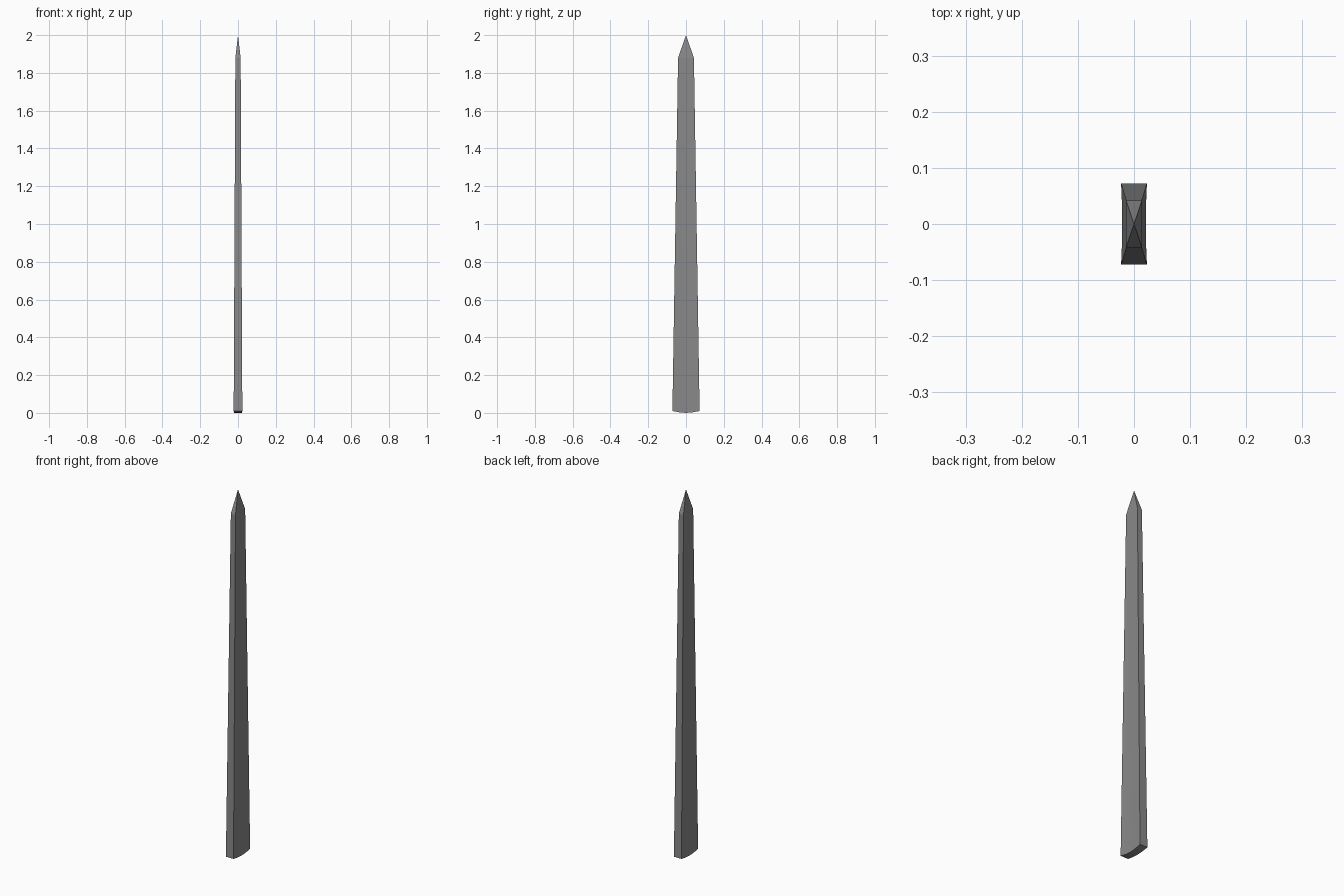
import bpy, bmesh

if "Cube" in bpy.data.objects:
    bpy.data.objects.remove(bpy.data.objects["Cube"])

bm = bmesh.new()

# Tapered rectangular shaft: base sags towards the middle and is slightly pinched
base_profile = [(-0.072, 0.023, 0.010), (-0.036, 0.0215, 0.003), (0.0, 0.021, 0.0),
                (0.036, 0.0215, 0.003), (0.072, 0.023, 0.010)]
SHOULDER_Z, TOP_X, TOP_Y = 1.88, 0.014, 0.042

right = [bm.verts.new((x, y, z)) for y, x, z in base_profile]
left = [bm.verts.new((-x, y, z)) for y, x, z in base_profile]
top_right = [bm.verts.new((TOP_X, y, SHOULDER_Z)) for y in (-TOP_Y, TOP_Y)]
top_left = [bm.verts.new((-TOP_X, y, SHOULDER_Z)) for y in (-TOP_Y, TOP_Y)]
tip = bm.verts.new((0, 0, 2.0))

# Broad sides: fan from the base edge up to the shoulder
for low, high in ((right, top_right), (left, top_left)):
    for i in range(4):
        bm.faces.new((low[i], low[i + 1], high[0 if i < 2 else 1]))
    bm.faces.new((low[2], high[1], high[0]))

# Narrow sides and curved underside
for i, j in ((0, 0), (-1, 1)):
    bm.faces.new((left[i], right[i], top_right[j], top_left[j]))
for i in range(4):
    bm.faces.new((left[i], left[i + 1], right[i + 1], right[i]))

# Pointed tip
ring = [top_right[0], top_right[1], top_left[1], top_left[0]]
for i in range(4):
    bm.faces.new((ring[i], ring[(i + 1) % 4], tip))

bmesh.ops.recalc_face_normals(bm, faces=bm.faces)
mesh = bpy.data.meshes.new("pointed_stake")
bm.to_mesh(mesh)
bm.free()

# Dark grey finish
dark = bpy.data.materials.new("dark_grey")
dark.diffuse_color = (0.25, 0.25, 0.25, 1)
dark.use_nodes = True
dark.node_tree.nodes["Principled BSDF"].inputs["Base Color"].default_value = dark.diffuse_color
mesh.materials.append(dark)
bpy.context.collection.objects.link(bpy.data.objects.new("pointed_stake", mesh))
